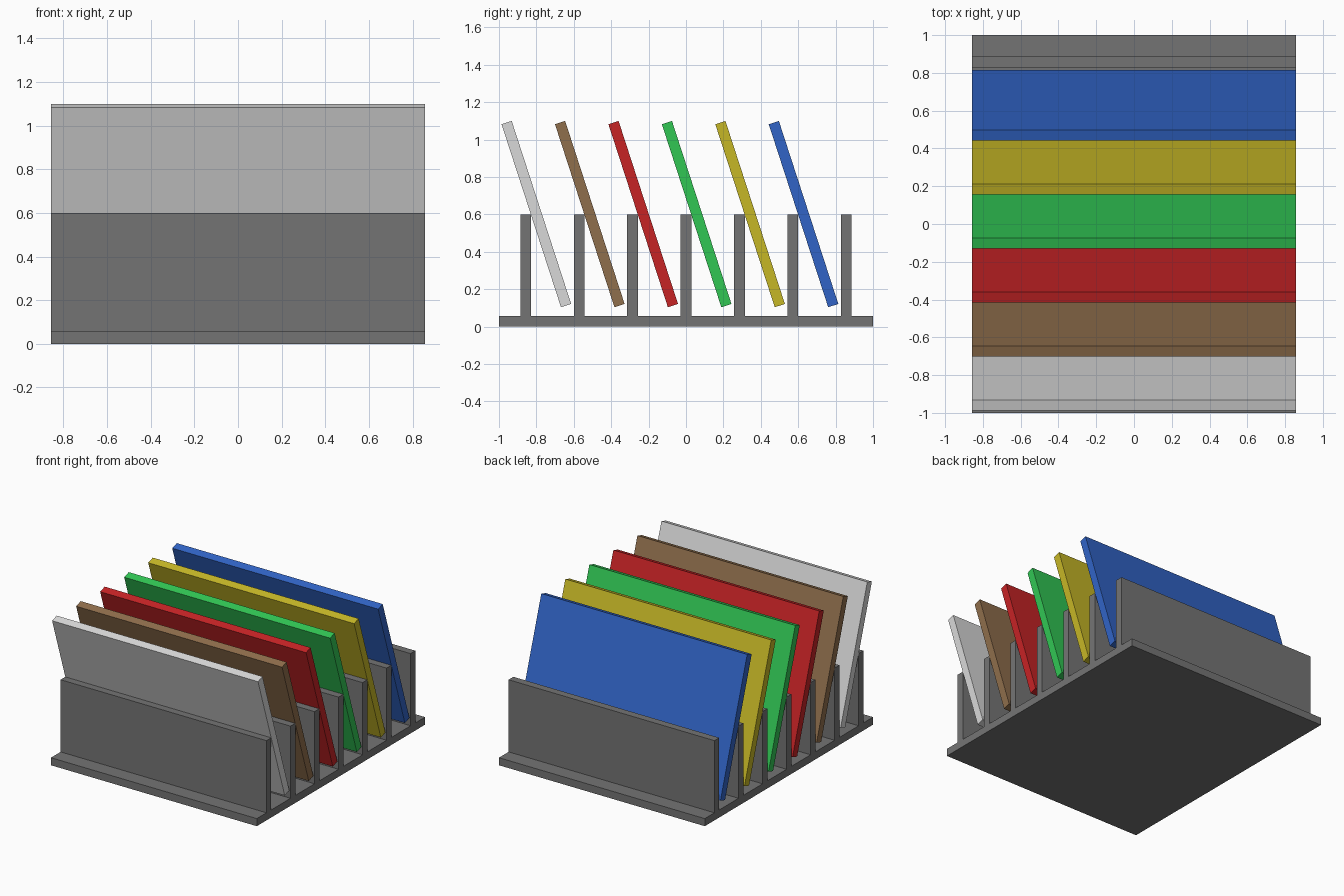
import bpy
from math import radians

cube = bpy.data.objects.get("Cube")
if cube:
    bpy.data.objects.remove(cube, do_unlink=True)


def linear(c):
    c /= 255
    return c / 12.92 if c <= 0.04045 else ((c + 0.055) / 1.055) ** 2.4


def material(name, rgb):
    mat = bpy.data.materials.new(name)
    color = [linear(c) for c in rgb] + [1]
    mat.use_nodes = True
    mat.diffuse_color = color
    mat.node_tree.nodes["Principled BSDF"].inputs["Base Color"].default_value = color
    return mat


def box(name, size, center, mat, tilt=0):
    bpy.ops.mesh.primitive_cube_add(size=1, location=center, rotation=(tilt, 0, 0))
    obj = bpy.context.object
    obj.name = name
    obj.scale = size
    obj.data.materials.append(mat)
    return obj


WIDTH = 1.714
THICK = 0.057
PITCH = 0.2857
RACK_TOP = 0.6

# Rack: base plate with seven upright dividers
grey = material("rack grey", (116, 116, 116))
box("base", (WIDTH, 2, THICK), (0, 0, THICK / 2), grey)
for i in range(7):
    height = RACK_TOP - THICK
    box(f"divider_{i + 1}", (WIDTH, THICK, height),
        (0, (i - 3) * PITCH, THICK + height / 2), grey)

# Panels: one coloured board leaning forward on each divider
colors = {
    "light grey": (217, 217, 217),
    "brown": (143, 110, 76),
    "red": (198, 35, 37),
    "green": (49, 198, 84),
    "yellow": (198, 183, 38),
    "blue": (49, 100, 198),
}
for i, (name, rgb) in enumerate(colors.items()):
    box(f"{name.replace(' ', '_')}_panel", (WIDTH, THICK, 1.0286),
        (0, (i - 3) * PITCH + THICK, RACK_TOP + 0.002),
        material(f"panel {name}", rgb), radians(18))
